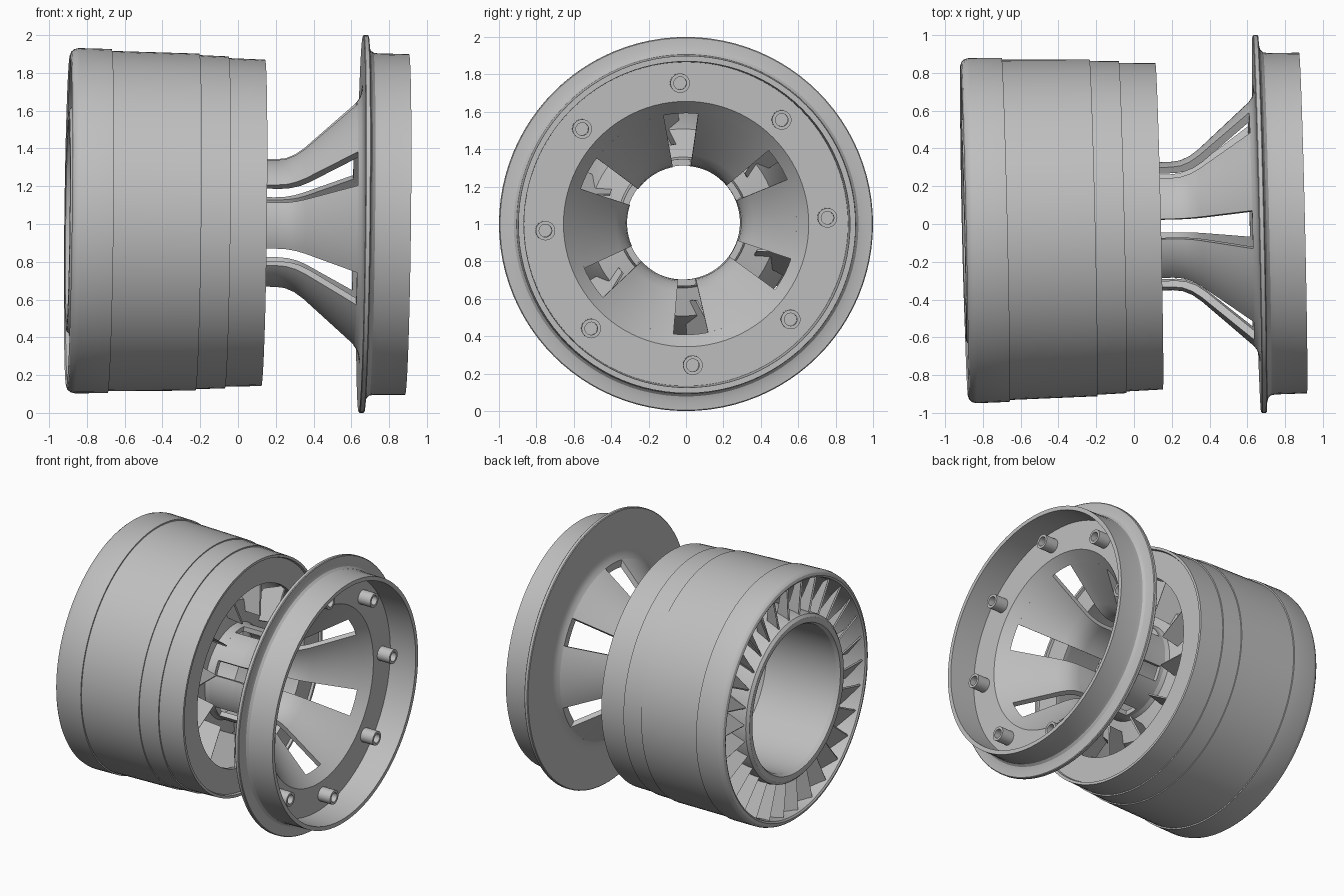
import bpy, bmesh
from math import cos, sin, pi, radians
from mathutils import Matrix

if "Cube" in bpy.data.objects:
    bpy.data.objects.remove(bpy.data.objects["Cube"], do_unlink=True)

grey = bpy.data.materials.new("light_grey")
grey.use_nodes = True
colour = (0.52, 0.52, 0.52, 1)
grey.diffuse_color = colour
grey.node_tree.nodes["Principled BSDF"].inputs["Base Color"].default_value = colour

# The main axis runs along x, leaning slightly about the flange centre
PIVOT = 0.665
LEAN = (Matrix.Translation((PIVOT, 0, 1)) @ Matrix.Rotation(0.023, 4, 'Z')
        @ Matrix.Rotation(0.0115, 4, 'Y') @ Matrix.Translation((-PIVOT, 0, 0)))
ROLL = radians(2.6)


def polar(x, r, a):
    return (x, r * cos(a), r * sin(a))


def finish(name, bm, smooth=True):
    bmesh.ops.recalc_face_normals(bm, faces=bm.faces)
    bm.transform(LEAN)
    mesh = bpy.data.meshes.new(name)
    bm.to_mesh(mesh)
    bm.free()
    mesh.materials.append(grey)
    obj = bpy.data.objects.new(name, mesh)
    bpy.context.collection.objects.link(obj)
    if smooth:
        bpy.ops.object.select_all(action='DESELECT')
        obj.select_set(True)
        bpy.context.view_layer.objects.active = obj
        bpy.ops.object.shade_smooth_by_angle(angle=radians(28))
    return obj


def sweep(bm, profile, start=0.0, span=2 * pi, steps=96):
    """Turn a closed (x, radius) profile about the axis."""
    full = span > 6.28
    rings = [[bm.verts.new(polar(x, r, start + span * i / steps)) for x, r in profile]
             for i in range(steps if full else steps + 1)]
    n = len(profile)
    for i in range(steps):
        a, b = rings[i], rings[(i + 1) % len(rings)]
        for j in range(n):
            k = (j + 1) % n
            bm.faces.new((a[j], a[k], b[k], b[j]))
    if not full:
        bm.faces.new(rings[0])
        bm.faces.new(rings[-1][::-1])


def lathe(name, profile):
    bm = bmesh.new()
    sweep(bm, profile)
    return finish(name, bm)


def blades(name, count, x0, x1, root, tip, root_turn, tip_turn):
    """Ring of pitched plates that widen towards the tip."""
    bm = bmesh.new()
    for i in range(count):
        a = ROLL + 2 * pi * i / count
        corners = [(x0, root, a), (x0, tip, a),
                   (x1, tip, a + tip_turn), (x1, root, a + root_turn)]
        bm.faces.new([bm.verts.new(polar(*c)) for c in corners])
    obj = finish(name, bm, smooth=False)
    mod = obj.modifiers.new("thickness", 'SOLIDIFY')
    mod.thickness = 0.012
    mod.offset = 0


# Stepped outer casing, converging inside to the rear opening
lathe("casing", [
    (-0.85, 0.855), (-0.892, 0.862), (-0.9, 0.875), (-0.893, 0.895), (-0.878, 0.908),
    (-0.855, 0.914), (-0.68, 0.911), (-0.68, 0.901), (-0.215, 0.892), (-0.215, 0.884),
    (-0.06, 0.879), (-0.06, 0.87), (0.133, 0.864), (0.133, 0.845), (0.115, 0.84),
    (0.115, 0.66), (0.08, 0.66), (-0.4, 0.855)])

# Hollow hub with a rounded front lip
lathe("hub", [
    (-0.85, 0.61), (-0.885, 0.604), (-0.902, 0.585), (-0.905, 0.565), (-0.9, 0.545),
    (-0.875, 0.53), (-0.3, 0.53), (-0.06, 0.305), (0, 0.305), (0, 0.34),
    (-0.03, 0.35), (-0.06, 0.5), (-0.3, 0.61)])

# Intake and outlet blades
blades("intake_blades", 30, -0.87, -0.74, 0.6, 0.865, 0.09, 0.19)
blades("outlet_blades", 12, -0.16, 0.09, 0.42, 0.68, 0.12, 0.25)

# Tube collar ahead of the window slots
lathe("tube_collar", [(-0.02, 0.305), (0.03, 0.305), (0.03, 0.34), (-0.02, 0.34)])

# Six curved struts with window slots between them
outer = [(0.03, 0.34), (0.2, 0.34), (0.25, 0.346), (0.3, 0.367), (0.35, 0.403), (0.62, 0.645)]
inner = [(0.62, 0.592), (0.37, 0.367), (0.32, 0.332), (0.27, 0.312), (0.22, 0.305), (0.03, 0.305)]
half_gap = radians(9)
bm = bmesh.new()
for i in range(6):
    sweep(bm, outer + inner, ROLL + pi / 6 + i * pi / 3 + half_gap, pi / 3 - 2 * half_gap, 14)
finish("cone_struts", bm)

# Flange, cone mouth and rear rim in one turned piece
lathe("flange_and_rim", [
    (0.62, 0.592), (0.62, 0.645), (0.637, 0.668), (0.647, 0.7), (0.65, 0.74),
    (0.65, 0.995), (0.655, 1.0), (0.675, 1.0), (0.68, 0.995), (0.682, 0.95),
    (0.69, 0.922), (0.705, 0.908), (0.73, 0.904), (0.895, 0.902), (0.895, 0.872),
    (0.69, 0.866), (0.69, 0.656)])

# Eight hollow studs on the floor of the rim
bm = bmesh.new()
for i in range(8):
    stud = bmesh.new()
    sweep(stud, [(0.685, 0.034), (0.685, 0.052), (0.79, 0.052), (0.79, 0.034)], steps=24)
    stud.transform(Matrix.Translation(polar(0, 0.755, ROLL + i * pi / 4)))
    part = bpy.data.meshes.new("stud_part")
    stud.to_mesh(part)
    stud.free()
    bm.from_mesh(part)
    bpy.data.meshes.remove(part)
finish("studs", bm)
